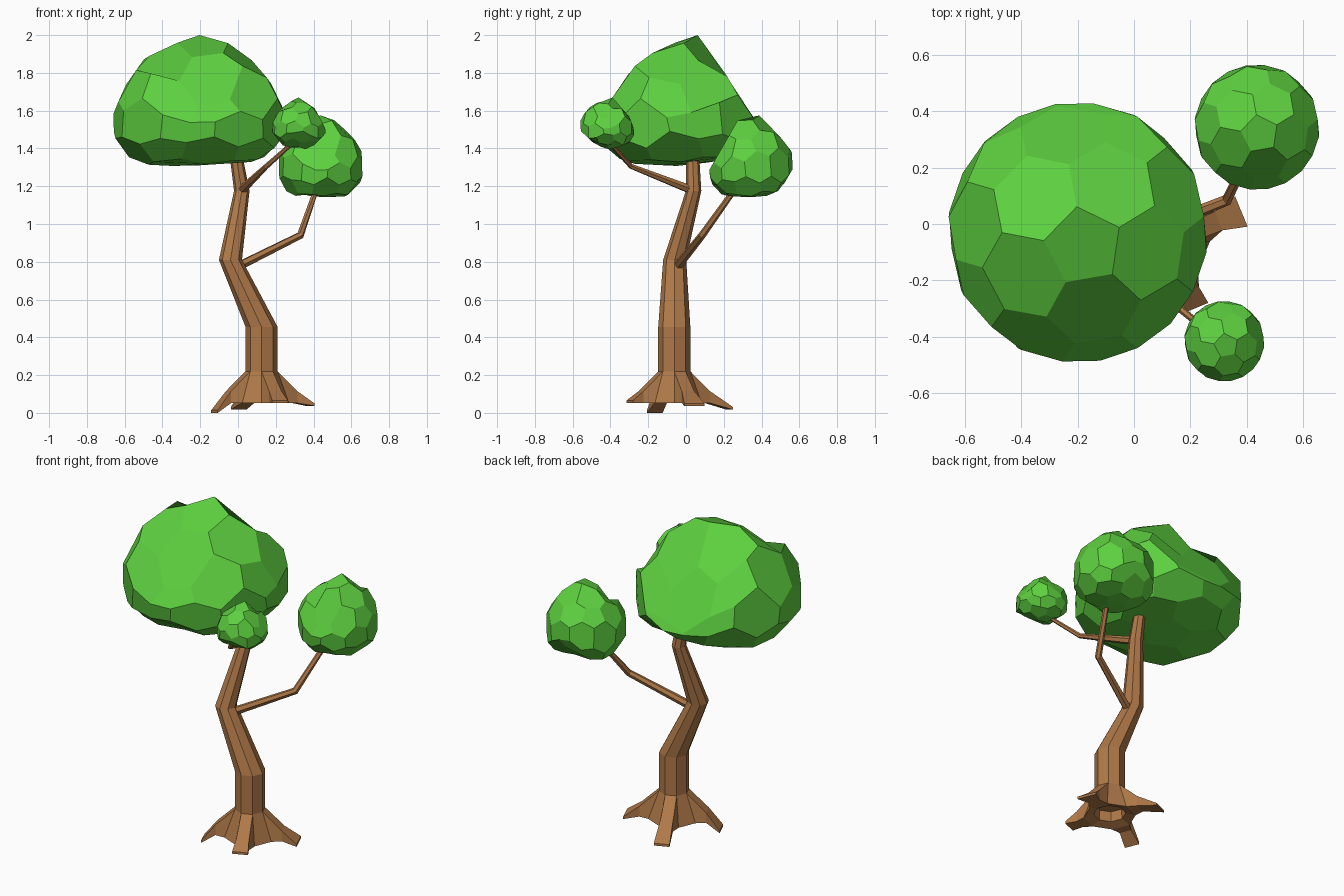
import bpy, bmesh, math, random
from mathutils import Vector, Euler

if "Cube" in bpy.data.objects:
    bpy.data.objects.remove(bpy.data.objects["Cube"])

random.seed(4)


def material(name, rgb):
    m = bpy.data.materials.new(name)
    m.diffuse_color = (*rgb, 1)
    m.use_nodes = True
    m.node_tree.nodes["Principled BSDF"].inputs["Base Color"].default_value = m.diffuse_color
    return m


BARK = material("bark", (0.43, 0.19, 0.065))
LEAF = material("leaf", (0.11, 0.63, 0.05))


def finish(bm, name, mat):
    bmesh.ops.recalc_face_normals(bm, faces=bm.faces)
    me = bpy.data.meshes.new(name)
    bm.to_mesh(me)
    bm.free()
    me.materials.append(mat)
    ob = bpy.data.objects.new(name, me)
    bpy.context.collection.objects.link(ob)


def flat_ring(bm, c, r, n=8):
    return [bm.verts.new((c[0] + r * math.cos(i * math.tau / n),
                          c[1] + r * math.sin(i * math.tau / n), c[2])) for i in range(n)]


def bridge(bm, a, b, skip=()):
    n = len(a)
    for i in range(n):
        if i not in skip:
            bm.faces.new((a[i], a[(i + 1) % n], b[(i + 1) % n], b[i]))


# Trunk: horizontal octagon rings, with four roots pulled from alternate flare faces
bm = bmesh.new()
cx, cy = 0.125, -0.062
path = [((cx, cy, 0.22), 0.085), ((cx, cy, 0.455), 0.085), ((-0.04, -0.06, 0.81), 0.061),
        ((0.02, 0.04, 1.175), 0.041), ((-0.01, 0.036, 1.36), 0.034)]
rings = [flat_ring(bm, c, r) for c, r in path]
for a, b in zip(rings, rings[1:]):
    bridge(bm, a, b)
bm.faces.new(rings[-1])
flare = flat_ring(bm, (cx, cy, 0.052), 0.145)
inner = flat_ring(bm, (cx, cy, 0.07), 0.09)
bridge(bm, flare, rings[0], skip=(0, 2, 4, 6))
bridge(bm, inner, flare)
recess = flat_ring(bm, (cx, cy, 0.13), 0.085)
bridge(bm, recess, inner)
bm.faces.new(recess)

# (tip radius, half width, tip bottom z) for each root
roots = [(0.278, 0.058, 0.037), (0.318, 0.045, 0.017), (0.27, 0.045, 0.0), (0.255, 0.045, 0.052)]
for k, (rad, hw, z) in enumerate(roots):
    t = math.radians(22.5 + 90 * k)
    out, side = Vector((math.cos(t), math.sin(t), 0)), Vector((-math.sin(t), math.cos(t), 0))
    i = 2 * k

    def quad(r, w, z0, z1):
        base = Vector((cx, cy, 0)) + out * r
        return [bm.verts.new(base + side * s * w + Vector((0, 0, h)))
                for s, h in ((-1, z0), (1, z0), (1, z1), (-1, z1))]
    loops = [[flare[i], flare[i + 1], rings[0][i + 1], rings[0][i]],
             quad(0.19, 0.036, 0.052, 0.115), quad(rad, hw, z, z + 0.014)]
    bridge(bm, loops[0], loops[1])
    bridge(bm, loops[1], loops[2])
    bm.faces.new(loops[2])
finish(bm, "trunk", BARK)


# Branches: thin bent tubes
def branch(name, pts, radii, n=6):
    bm = bmesh.new()
    pts = [Vector(p) for p in pts]
    loops = []
    for i, p in enumerate(pts):
        d = (pts[min(i + 1, len(pts) - 1)] - pts[max(i - 1, 0)]).normalized()
        u = d.cross(Vector((0, 0, 1))).normalized()
        v = d.cross(u)
        loops.append([bm.verts.new(p + radii[i] * (u * math.cos(j * math.tau / n) + v * math.sin(j * math.tau / n)))
                      for j in range(n)])
    for a, b in zip(loops, loops[1:]):
        bridge(bm, a, b)
    bm.faces.new(loops[0])
    bm.faces.new(loops[-1])
    finish(bm, name, BARK)


branch("lower_branch", [(-0.02, -0.055, 0.765), (0.33, 0.085, 0.94), (0.42, 0.27, 1.2)], (0.025, 0.02, 0.015))
branch("upper_branch", [(0.02, 0.03, 1.18), (0.15, -0.29, 1.305), (0.29, -0.405, 1.43)], (0.024, 0.014, 0.011))


def interp(table, q):
    for (a, za), (b, zb) in zip(table, table[1:]):
        if q <= b:
            break
    return za + (q - a) / (b - a) * (zb - za)


# Foliage: pentagon/hexagon ball, round from above, its heights limited by
# front (x, z) and side (y, z) silhouettes, upper and lower
def foliage(name, centre, r, z_low, z_top, noise, x_up, y_up, x_low, y_low):
    ico = bmesh.new()
    bmesh.ops.create_icosphere(ico, subdivisions=2, radius=1)
    ico.faces.index_update()
    rot = Euler((0.1, 0.06, math.radians(-8))).to_matrix()
    bm = bmesh.new()
    verts = []
    for f in ico.faces:
        p = rot @ f.calc_center_median().normalized()
        s = math.hypot(p.x, p.y)
        g = min(1.03, 1 / s) * r
        x, y = centre[0] + g * p.x, centre[1] + g * p.y
        if p.z > 0:
            z = centre[2] + (z_top - centre[2]) * p.z * 1.06
        else:
            z = centre[2] + (centre[2] - z_low) * max(-1, p.z * 1.3)
        z += random.uniform(-noise, noise)
        z = max(z, interp(x_low, x), interp(y_low, y))
        z = min(z, interp(x_up, x), interp(y_up, y))
        verts.append(bm.verts.new((x, y, z)))
    max(verts, key=lambda v: v.co.z).co.z = z_top
    for v in ico.verts:
        nrm = v.co.normalized()
        u = nrm.orthogonal().normalized()
        w = nrm.cross(u)
        fs = sorted(v.link_faces, key=lambda f: math.atan2(f.calc_center_median().dot(w),
                                                           f.calc_center_median().dot(u)))
        bm.faces.new([verts[f.index] for f in fs])
    ico.free()
    finish(bm, name, LEAF)


foliage("large_foliage", (-0.2, -0.03, 1.53), 0.463, 1.305, 2.0, 0.02,
        [(-0.665, 1.57), (-0.6, 1.73), (-0.5, 1.87), (-0.33, 1.98), (-0.18, 2.0), (0, 1.94), (0.12, 1.82), (0.22, 1.68), (0.265, 1.54)],
        [(-0.495, 1.53), (-0.43, 1.61), (-0.28, 1.83), (-0.13, 1.94), (0.09, 2.0), (0.3, 1.64), (0.435, 1.45)],
        [(-0.665, 1.5), (-0.62, 1.37), (-0.45, 1.305), (0.02, 1.31), (0.18, 1.37), (0.265, 1.5)],
        [(-0.495, 1.48), (-0.4, 1.37), (-0.3, 1.32), (0, 1.305), (0.2, 1.34), (0.435, 1.42)])
foliage("middle_foliage", (0.437, 0.344, 1.29), 0.223, 1.137, 1.575, 0.02,
        [(0.21, 1.36), (0.3, 1.48), (0.42, 1.56), (0.48, 1.575), (0.6, 1.47), (0.66, 1.39)],
        [(0.12, 1.28), (0.2, 1.42), (0.28, 1.56), (0.38, 1.57), (0.43, 1.51), (0.5, 1.46), (0.57, 1.37)],
        [(0.21, 1.2), (0.24, 1.15), (0.55, 1.137), (0.66, 1.2)],
        [(0.12, 1.2), (0.2, 1.15), (0.4, 1.137), (0.5, 1.18), (0.57, 1.3)])
foliage("small_foliage", (0.321, -0.417, 1.5), 0.143, 1.395, 1.67, 0.012,
        [(0.178, 1.52), (0.2, 1.58), (0.24, 1.62), (0.31, 1.67), (0.41, 1.61), (0.464, 1.5)],
        [(-0.565, 1.53), (-0.55, 1.57), (-0.5, 1.63), (-0.4, 1.67), (-0.3, 1.57), (-0.27, 1.49)],
        [(0.178, 1.49), (0.25, 1.4), (0.38, 1.395), (0.464, 1.48)],
        [(-0.565, 1.5), (-0.48, 1.42), (-0.4, 1.39), (-0.3, 1.43), (-0.27, 1.48)])
